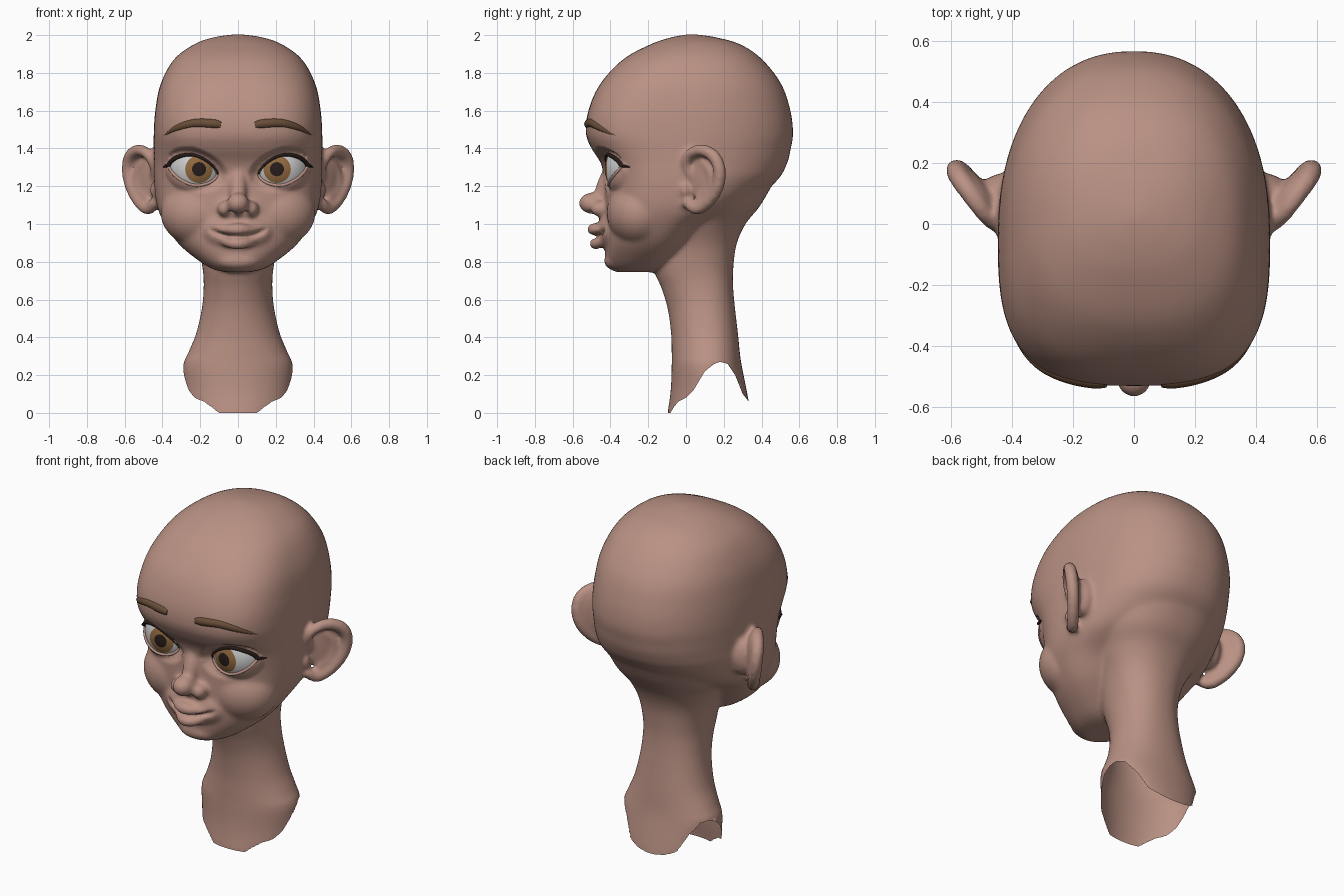
import bpy, bmesh, math
from mathutils import Matrix, Vector
from mathutils.bvhtree import BVHTree

if "Cube" in bpy.data.objects:
    bpy.data.objects.remove(bpy.data.objects["Cube"])


def material(name, rgb):
    m = bpy.data.materials.new(name)
    m.diffuse_color = (*rgb, 1)
    m.use_nodes = True
    m.node_tree.nodes["Principled BSDF"].inputs["Base Color"].default_value = m.diffuse_color
    return m


SKIN = material("skin", (0.49, 0.285, 0.23))
HAIR = material("brow_hair", (0.14, 0.075, 0.04))
DARK = material("dark", (0.02, 0.012, 0.01))
WHITE = material("eye_white", (0.8, 0.8, 0.78))
IRIS = material("iris", (0.28, 0.14, 0.05))


def add_object(name, mesh, *mats):
    ob = bpy.data.objects.new(name, mesh)
    bpy.context.collection.objects.link(ob)
    for m in mats:
        mesh.materials.append(m)
    return ob


def bake(ob):
    # replace an object by its evaluated, smooth shaded mesh
    dg = bpy.context.evaluated_depsgraph_get()
    mesh = bpy.data.meshes.new_from_object(ob.evaluated_get(dg))
    name, mats = ob.name, list(ob.data.materials)
    bpy.data.objects.remove(ob)
    mesh.materials.clear()
    for p in mesh.polygons:
        p.use_smooth = True
    return add_object(name, mesh, *mats)


def catmull(rows, sub=8):
    out = []
    for i in range(len(rows) - 1):
        a, b, c, d = (rows[min(max(i + k, 0), len(rows) - 1)] for k in (-1, 0, 1, 2))
        for t in (j / sub for j in range(sub)):
            out.append([q + 0.5 * t * (r - p + t * (2 * p - 5 * q + 4 * r - s + t * (3 * (q - r) + s - p)))
                        for p, q, r, s in zip(a, b, c, d)])
    return out + [rows[-1]]


def loft(bm, rows, seg=72):
    # rows: z, half width, front y, widest y, back y, front squareness
    rings = []
    for z, w, yf, cy, yb, n in catmull(rows, 6):
        ring = []
        for k in range(seg):
            a = 2 * math.pi * k / seg
            c, s = math.cos(a), math.sin(a)
            e = 2 / (n if s < 0 else 2.25)
            x = math.copysign(abs(c) ** e, c) * w
            y = cy + abs(s) ** e * ((yf if s < 0 else yb) - cy)
            ring.append(bm.verts.new((x, y, z)))
        rings.append(ring)
    for r0, r1 in zip(rings, rings[1:]):
        for k in range(seg):
            j = (k + 1) % seg
            bm.faces.new((r0[k], r0[j], r1[j], r1[k]))
    bm.faces.new(rings[0][::-1])
    bm.faces.new(rings[-1])


def blob(bm, co, radii, rot=0, axis='Z', level=3):
    m = Matrix.Translation(co) @ Matrix.Rotation(rot, 4, axis) @ Matrix.Diagonal((*radii, 1))
    bmesh.ops.create_icosphere(bm, subdivisions=level, radius=1, matrix=m)


def chain(bm, pts):
    # overlapping balls along a smooth path: x, y, z, radius
    for x, y, z, r in catmull(pts, 5):
        blob(bm, (x, y, z), (r, r, r), level=2)


def tube(name, pts, mat, cyclic=False):
    cu = bpy.data.curves.new(name, 'CURVE')
    cu.dimensions, cu.bevel_depth, cu.bevel_resolution, cu.use_fill_caps = '3D', 1, 3, True
    sp = cu.splines.new('POLY')
    sp.points.add(len(pts) - 1)
    sp.use_cyclic_u = cyclic
    for p, (x, y, z, r) in zip(sp.points, pts):
        p.co, p.radius = (x, y, z, 1), r
    return bake(add_object(name, cu, mat))


# eye ball and lid opening
EX, EY, EZ, ER = 0.22, -0.27, 1.29, 0.16
OX, OZ, OA, OB, TILT, P = 0.237, 1.286, 0.128, 0.08, 0.17, 1.7


def eye_y(x, z):
    d = ER ** 2 - (x - EX) ** 2 - (z - EZ) ** 2
    return EY - math.sqrt(d) if d > 0 else None


def opening(x, z):
    dx = x - OX
    dz = z - OZ - TILT * dx
    return (abs(dx / OA) ** P + abs(dz / OB) ** P) ** (1 / P)


def lid_point(a):
    c, s = math.cos(a), math.sin(a)
    dx = OA * math.copysign(abs(c) ** (2 / P), c)
    dz = OB * math.copysign(abs(s) ** (2 / P), s)
    return OX + dx, OZ + TILT * dx + dz


# nose, muzzle, chin and lips
bm = bmesh.new()
blob(bm, (0, -.50, 1.11), (.06, .068, .057))
blob(bm, (0, -.45, 1.085), (.09, .065, .045))
blob(bm, (0, -.42, 1.19), (.05, .058, .14), -.3, 'X')
blob(bm, (0, -.39, .965), (.19, .08, .11))
blob(bm, (0, -.37, .805), (.12, .065, .052))
chain(bm, [(-.14, -.405, .965, .014), (-.07, -.46, .966, .027), (0, -.488, .97, .037),
           (.07, -.46, .966, .027), (.14, -.405, .965, .014)])
chain(bm, [(-.10, -.42, .918, .016), (-.05, -.46, .9, .027), (0, -.48, .895, .033),
           (.05, -.46, .9, .027), (.10, -.42, .918, .016)])

for s in (-1, 1):
    # nostril wings and cheeks
    blob(bm, (s * .068, -.452, 1.08), (.043, .054, .043))
    blob(bm, (s * .2, -.245, 1.06), (.21, .175, .18), level=4)
    # ear: rim, inner fold, bowl, root and front flap
    chain(bm, [(s * x, y, z, r) for x, y, z, r in (
        (.44, .04, 1.24, .025), (.45, .0, 1.32, .027), (.485, .03, 1.376, .031), (.53, .09, 1.390, .034),
        (.572, .15, 1.355, .036), (.583, .178, 1.28, .036), (.562, .165, 1.19, .036), (.52, .115, 1.115, .035),
        (.475, .055, 1.08, .034), (.445, .01, 1.11, .03))])
    chain(bm, [(s * x, y, z, r) for x, y, z, r in (
        (.495, .085, 1.33, .015), (.535, .13, 1.27, .018), (.525, .12, 1.19, .018), (.48, .065, 1.135, .018))])
    blob(bm, (s * .495, .105, 1.24), (.105, .022, .15), s * math.atan2(.8, .6))
    blob(bm, (s * .44, .10, 1.25), (.06, .065, .11))
    blob(bm, (s * .445, -.005, 1.18), (.024, .026, .04))

# head and neck volumes
loft(bm, [(.745, .06, -.37, -.28, -.16, 2), (.76, .13, -.395, -.25, -.12, 2.1), (.80, .20, -.42, -.22, -.07, 2.2),
          (.89, .31, -.43, -.17, .02, 2.3), (1.0, .388, -.43, -.12, .13, 2.4), (1.1, .43, -.43, -.07, .33, 2.5),
          (1.23, .445, -.43, -.05, .482, 2.6), (1.32, .445, -.45, -.05, .535, 2.7), (1.40, .446, -.5, -.05, .555, 2.8),
          (1.48, .446, -.53, -.05, .567, 3), (1.6, .438, -.517, -.05, .553, 3), (1.74, .41, -.455, -.03, .505, 2.8),
          (1.87, .34, -.335, 0, .405, 2.5), (1.95, .235, -.19, .02, .29, 2.3), (1.988, .13, -.08, .03, .16, 2),
          (2.004, .02, .01, .03, .05, 2)])
loft(bm, [(-.1, .28, -.115, .12, .36, 2), (.1, .283, -.083, .12, .325, 2), (.25, .29, -.076, .12, .295, 2),
          (.32, .263, -.076, .12, .285, 2), (.42, .222, -.079, .11, .275, 2), (.55, .192, -.097, .1, .26, 2),
          (.66, .182, -.13, .08, .25, 2), (.76, .187, -.17, .06, .25, 2), (.89, .215, -.17, .06, .267, 2),
          (1.0, .27, -.15, .06, .315, 2), (1.1, .34, -.12, .06, .395, 2), (1.25, .39, -.1, .05, .48, 2)])

mesh = bpy.data.meshes.new("head")
bm.to_mesh(mesh)
bm.free()
head = add_object("head", mesh, SKIN)
mod = head.modifiers.new("fuse", 'REMESH')
mod.mode, mod.voxel_size = 'VOXEL', 0.0115
mod = head.modifiers.new("soften", 'SMOOTH')
mod.factor, mod.iterations = 0.5, 12
head = bake(head)

# lids wrapped over the eyes, smiling mouth line, nostril dents
bm = bmesh.new()
bm.from_mesh(head.data)
for v in bm.verts:
    x, y, z = abs(v.co.x), v.co.y, v.co.z
    if y < -.1 and 1.1 < z < 1.5:
        ey = eye_y(x, z)
        if ey is not None:
            t = min(max((opening(x, z) - 1) / .55, 0), 1)
            t = t * t * (3 - 2 * t)
            lid = min(ey, -.385 + .3 * max(0, x - .2))
            v.co.y = (lid - .008) * (1 - t) + min(y, ey - .012) * t
    if y < -.3 and x < .16:
        fade = min(1, (.16 - x) / .05)
        v.co.y += .032 * fade * math.exp(-((z - .932 - 1.7 * x * x) / .012) ** 2)
    d = (Vector((x, y, z)) - Vector((.035, -.485, 1.05))).length
    v.co.z += .03 * math.exp(-(d / .018) ** 2)
tree = BVHTree.FromBMesh(bm)

# open the eye holes and the shoulder-arched neck hem
HEM = [(-.082, 0), (-.065, .03), (-.04, .06), (0, .08), (.04, .12), (.1, .22), (.15, .26), (.18, .27),
       (.22, .26), (.26, .2), (.3, .1), (.34, .05)]


def hem(y):
    for (a, p), (b, q) in zip(HEM, HEM[1:]):
        if y < b:
            return p + (q - p) * max(0, (y - a) / (b - a))
    return HEM[-1][1]


gone = [v for v in bm.verts if (v.co.z < .35 and v.co.z < hem(v.co.y))
        or (v.co.y < -.2 and opening(abs(v.co.x), v.co.z) < 1)]
bmesh.ops.delete(bm, geom=gone, context='VERTS')
for v in bm.verts:
    if v.is_boundary and v.co.z < .5:
        v.co.z = hem(v.co.y)
    elif v.is_boundary:
        s, x, z = math.copysign(1, v.co.x), abs(v.co.x), v.co.z
        f, dx = opening(x, z), x - OX
        dz = (z - OZ - TILT * dx) / f
        x, z = OX + dx / f, OZ + TILT * dx / f + dz
        v.co = (s * x, (eye_y(x, z) or v.co.y) - .006, z)
bm.to_mesh(head.data)
bm.free()


def face_y(x, z):
    hit = tree.ray_cast(Vector((x, -2, z)), Vector((0, 1, 0)))[0]
    return hit.y if hit else -.3


for s, side in ((-1, "right"), (1, "left")):
    # front of the eyeball with iris and pupil rings around its pole
    bm = bmesh.new()
    bmesh.ops.create_uvsphere(bm, u_segments=48, v_segments=40, radius=ER)
    bmesh.ops.delete(bm, geom=[v for v in bm.verts if v.co.z < .02], context='VERTS')
    for f in bm.faces:
        ang = math.degrees(f.calc_center_median().angle(Vector((0, 0, 1))))
        f.material_index = 2 if ang < 13.5 else 1 if ang < 27 else 0
        f.smooth = True
    turn = Matrix.Rotation(-s * .09, 4, 'Z') @ Matrix.Rotation(math.pi / 2, 4, 'X')
    bm.transform(Matrix.Translation((s * EX, EY, EZ)) @ turn)
    mesh = bpy.data.meshes.new("eyeball")
    bm.to_mesh(mesh)
    bm.free()
    add_object(side + "_eyeball", mesh, WHITE, IRIS, DARK)

    # lid rim
    ring = [lid_point(2 * math.pi * k / 48) for k in range(48)]
    tube(side + "_eyelid_rim", [(s * x, eye_y(x, z) - .004, z, .008) for x, z in ring], SKIN, True)

    # upper lash line with outer wing
    lash = [lid_point(math.pi * (1 - k / 24)) for k in range(24)]
    pts = [(s * x, eye_y(x, z) - .009, z, .004 + .009 * k / 24) for k, (x, z) in enumerate(lash)]
    pts += [(s * x, face_y(s * x, z) - .006, z, r) for x, z, r in ((.378, 1.309, .009), (.396, 1.302, .002))]
    tube(side + "_lash_line", pts, DARK)

    # brow laid on the forehead
    brow = catmull([(.09, 1.524, .02), (.13, 1.53, .026), (.23, 1.533, .024), (.32, 1.508, .018), (.4, 1.463, .004)])
    tube(side + "_eyebrow", [(s * x, face_y(s * x, z) + .012, z, r) for x, z, r in brow], HAIR)
